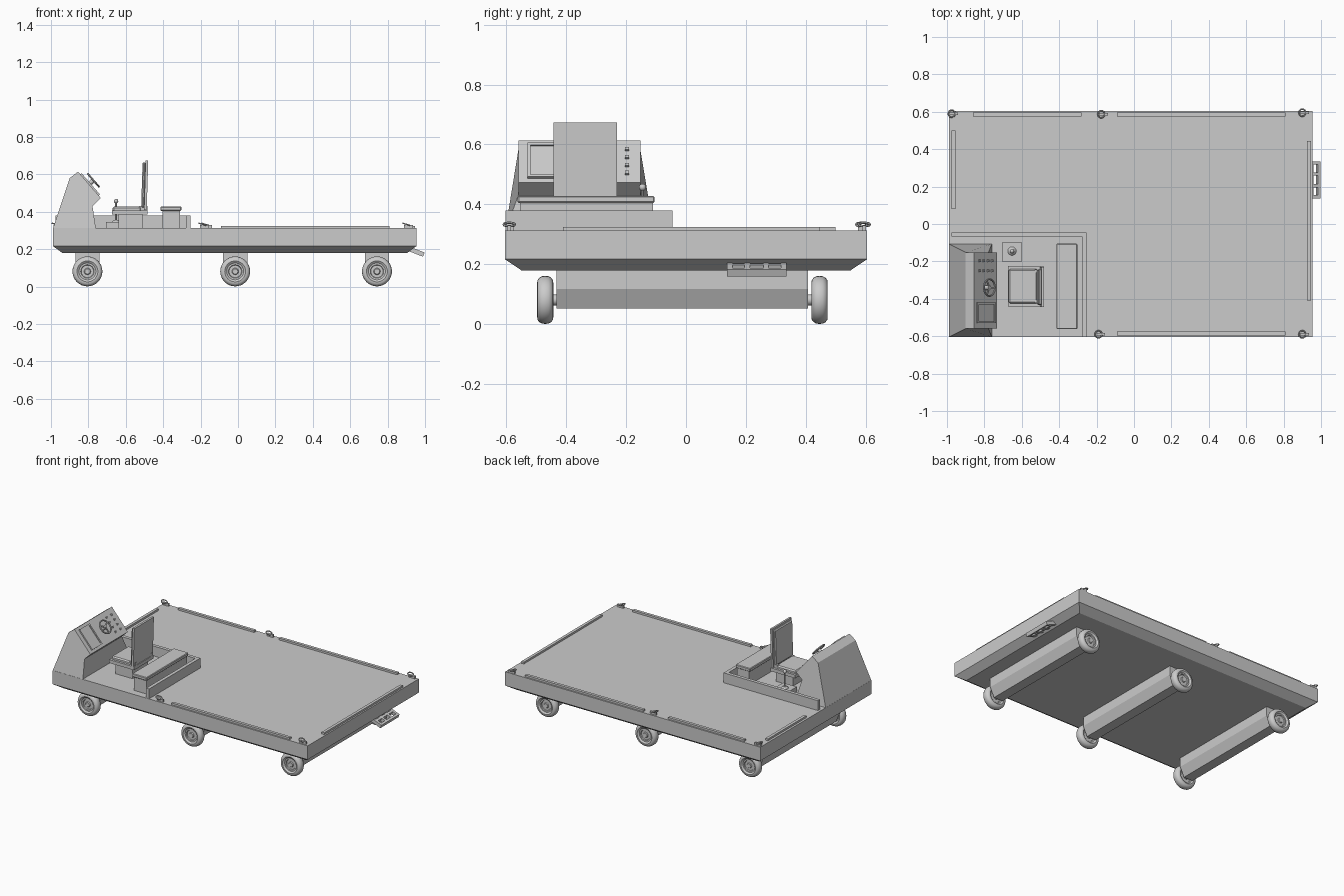
import bpy, bmesh, math
from mathutils import Matrix, Vector

if "Cube" in bpy.data.objects:
    bpy.data.objects.remove(bpy.data.objects["Cube"])

grey = bpy.data.materials.new("light_grey")
grey.diffuse_color = (0.6, 0.6, 0.6, 1)
grey.use_nodes = True
grey.node_tree.nodes["Principled BSDF"].inputs["Base Color"].default_value = grey.diffuse_color


def finish(name, bm, smooth=False):
    bmesh.ops.recalc_face_normals(bm, faces=bm.faces)
    me = bpy.data.meshes.new(name)
    bm.to_mesh(me)
    bm.free()
    ob = bpy.data.objects.new(name, me)
    bpy.context.collection.objects.link(ob)
    me.materials.append(grey)
    if smooth:
        bpy.ops.object.select_all(action='DESELECT')
        ob.select_set(True)
        bpy.context.view_layer.objects.active = ob
        bpy.ops.object.shade_smooth_by_angle(angle=math.radians(35))
    return ob


def add_box(bm, x0, x1, y0, y1, z0, z1, mat=Matrix()):
    m = mat @ Matrix.Translation(((x0 + x1) / 2, (y0 + y1) / 2, (z0 + z1) / 2)) \
        @ Matrix.Diagonal((x1 - x0, y1 - y0, z1 - z0, 1))
    bmesh.ops.create_cube(bm, size=1, matrix=m)


def boxes(name, items, mat=Matrix(), bevel=0):
    bm = bmesh.new()
    for b in items:
        add_box(bm, *b, mat=mat)
    if bevel:
        bmesh.ops.bevel(bm, geom=bm.edges[:], offset=bevel, segments=1, affect='EDGES')
    return finish(name, bm)


def loft(name, loops):
    """Join equal-length point loops and cap both ends."""
    bm = bmesh.new()
    rows = [[bm.verts.new(p) for p in lp] for lp in loops]
    n = len(rows[0])
    for a, b in zip(rows, rows[1:]):
        for i in range(n):
            bm.faces.new((a[i], a[(i + 1) % n], b[(i + 1) % n], b[i]))
    bm.faces.new(rows[0])
    bm.faces.new(rows[-1])
    return finish(name, bm)


def add_cyl(bm, r, depth, mat, seg=16, r2=None):
    bmesh.ops.create_cone(bm, cap_ends=True, segments=seg, radius1=r,
                          radius2=r if r2 is None else r2, depth=depth, matrix=mat)


def add_ring(bm, R, r, mat, seg=24, sides=8):
    rows = []
    for i in range(seg):
        a = 2 * math.pi * i / seg
        row = []
        for j in range(sides):
            b = 2 * math.pi * j / sides
            q = R + r * math.cos(b)
            row.append(bm.verts.new(mat @ Vector((q * math.cos(a), q * math.sin(a), r * math.sin(b)))))
        rows.append(row)
    for i in range(seg):
        p, q = rows[i], rows[(i + 1) % seg]
        for j in range(sides):
            k = (j + 1) % sides
            bm.faces.new((p[j], q[j], q[k], p[k]))


# Deck with chamfered underside
def rect(x0, x1, y, z):
    return [(x0, -y, z), (x1, -y, z), (x1, y, z), (x0, y, z)]


loft("deck", [rect(-0.94, 0.905, 0.55, 0.18), rect(-0.99, 0.955, 0.605, 0.217),
              rect(-0.99, 0.955, 0.605, 0.312)])

# Raised edge strips
strips = [(x0, x1, s * 0.585 - 0.01, s * 0.585 + 0.01, 0.31, 0.325)
          for s, x0, x1 in ((-1, -0.09, 0.81), (1, -0.09, 0.81), (1, -0.86, -0.28))]
strips += [(0.925, 0.945, -0.41, 0.445, 0.31, 0.325), (-0.975, -0.955, 0.08, 0.5, 0.31, 0.325)]
boxes("deck_edge_strips", strips)

# Tie-down rings
for i, (x, y) in enumerate([(-0.975, 0.59), (-0.175, 0.587), (0.9, 0.595), (0.9, -0.59), (-0.19, -0.59)]):
    bm = bmesh.new()
    tilt = Matrix.Translation((x, y, 0.333)) @ Matrix.Rotation(0.3, 4, 'Y')
    add_ring(bm, 0.019, 0.004, tilt, 16, 6)
    add_box(bm, x - 0.012, x + 0.035, y - 0.006, y + 0.006, 0.31, 0.33)
    finish(f"tie_down_ring_{i}", bm, True)

# Axle beams, wheels and stubs
tyre = [(0.0, 0.016), (0.014, 0.018), (0.018, 0.013), (0.033, 0.013), (0.036, 0.019), (0.045, 0.019),
        (0.048, 0.022), (0.056, 0.027), (0.066, 0.026), (0.074, 0.02), (0.079, 0.011), (0.08, 0)]
prof = tyre + [(r, -h) for r, h in reversed(tyre[:-1])]
for i, ax in enumerate((-0.805, -0.015, 0.743)):
    sec = [(-0.065, 0.185), (-0.065, 0.117), (-0.035, 0.053), (0.035, 0.053), (0.065, 0.117), (0.065, 0.185)]
    loft(f"axle_beam_{i}", [[(ax + x, y, z) for x, z in sec] for y in (-0.433, 0.407)])
    for side, wy, sy in (("front", -0.47, -0.44), ("back", 0.446, 0.415)):
        bm = bmesh.new()
        vs = [bm.verts.new((ax + r, wy + h, 0.081)) for r, h in prof]
        es = [bm.edges.new(e) for e in zip(vs, vs[1:])]
        bmesh.ops.spin(bm, geom=vs + es, cent=(ax, wy, 0.081), axis=(0, 1, 0),
                       angle=2 * math.pi, steps=32)
        bmesh.ops.remove_doubles(bm, verts=bm.verts, dist=0.0002)
        finish(f"{side}_wheel_{i}", bm, True)
        bm = bmesh.new()
        add_cyl(bm, 0.018, 0.05, Matrix.Translation((ax, sy, 0.081)) @ Matrix.Rotation(math.pi / 2, 4, 'X'))
        finish(f"{side}_axle_stub_{i}", bm, True)

# Console: narrow top, wide foot
side = [(-0.99, 0.31), (-0.90, 0.58), (-0.855, 0.614), (-0.733, 0.473), (-0.778, 0.43), (-0.76, 0.31)]
loft("console", [[(x, w if z < 0.4 else n, z) for x, z in side]
                 for w, n in ((-0.604, -0.56), (-0.107, -0.152))])

# Instrument panel details, laid out on the sloped face
panel = Matrix.Translation((-0.794, 0, 0.5435)) @ Matrix.Rotation(math.atan2(0.141, 0.122), 4, 'Y')
boxes("screen_frame", [(-0.075, 0.075, -0.53, -0.52, 0, 0.009), (-0.075, 0.075, -0.43, -0.42, 0, 0.009),
                       (-0.075, -0.065, -0.52, -0.43, 0, 0.009), (0.065, 0.075, -0.52, -0.43, 0, 0.009)], panel)
boxes("screen", [(-0.065, 0.065, -0.52, -0.43, 0, 0.003)], panel)
boxes("buttons", [(u - 0.006, u + 0.006, y - 0.006, y + 0.006, 0, 0.007)
                  for u in (-0.052, -0.017, 0.018, 0.053) for y in (-0.197, -0.25)], panel)
bm = bmesh.new()
at = panel @ Matrix.Translation((-0.005, -0.34, 0.032))
add_ring(bm, 0.045, 0.005, at)
add_cyl(bm, 0.012, 0.034, at @ Matrix.Translation((0, 0, -0.015)))
for k in range(3):
    add_box(bm, 0, 0.045, -0.004, 0.004, -0.003, 0.003,
            at @ Matrix.Rotation(k * 2 * math.pi / 3, 4, 'Z'))
finish("steering_wheel", bm, True)

# Low L-shaped wall round the driver's area
boxes("cab_wall", [(-0.975, -0.255, -0.068, -0.045, 0.31, 0.38), (-0.278, -0.255, -0.603, -0.068, 0.31, 0.38)])

# Storage box behind the seat
boxes("storage_box", [(-0.405, -0.31, -0.555, -0.11, 0.31, 0.41)])
boxes("storage_box_lid", [(-0.415, -0.303, -0.562, -0.105, 0.405, 0.428)], bevel=0.004)

# Driver's seat
boxes("seat_base", [(-0.64, -0.51, -0.42, -0.25, 0.31, 0.388)])
boxes("seat_pan", [(-0.675, -0.485, -0.44, -0.225, 0.385, 0.408)])
boxes("seat_cushion", [(-0.67, -0.515, -0.425, -0.24, 0.4, 0.428)], bevel=0.008)
boxes("seat_brackets", [(-0.53, -0.485, y - 0.008, y + 0.008, 0.4, 0.43) for y in (-0.415, -0.25)])
lean = Matrix.Translation((-0.5, 0, 0.41)) @ Matrix.Rotation(0.03, 4, 'Y')
boxes("seat_back", [(-0.002, 0.012, -0.443, -0.23, 0, 0.264)], lean)
boxes("seat_back_cushion", [(-0.018, 0, -0.433, -0.24, 0.012, 0.254)], lean, 0.006)

# Control lever on its box
boxes("lever_box", [(-0.705, -0.6, -0.2, -0.1, 0.31, 0.345)])
bm = bmesh.new()
add_cyl(bm, 0.024, 0.012, Matrix.Translation((-0.652, -0.145, 0.35)), r2=0.012)
add_cyl(bm, 0.005, 0.11, Matrix.Translation((-0.652, -0.145, 0.4)), 10)
bmesh.ops.create_uvsphere(bm, u_segments=12, v_segments=8, radius=0.012,
                          matrix=Matrix.Translation((-0.652, -0.145, 0.457)))
finish("lever", bm, True)

# Slotted step at the tail
slope = Matrix.Translation((0.9, 0, 0.207)) @ Matrix.Rotation(0.37, 4, 'Y')
step = [(u, u + 0.016, 0.137, 0.335, -0.012, 0.012) for u in (0.0, 0.042, 0.084)]
step += [(0, 0.1, y - 0.009, y + 0.009, -0.012, 0.012) for y in (0.146, 0.205, 0.267, 0.326)]
boxes("tail_step", step, slope)
